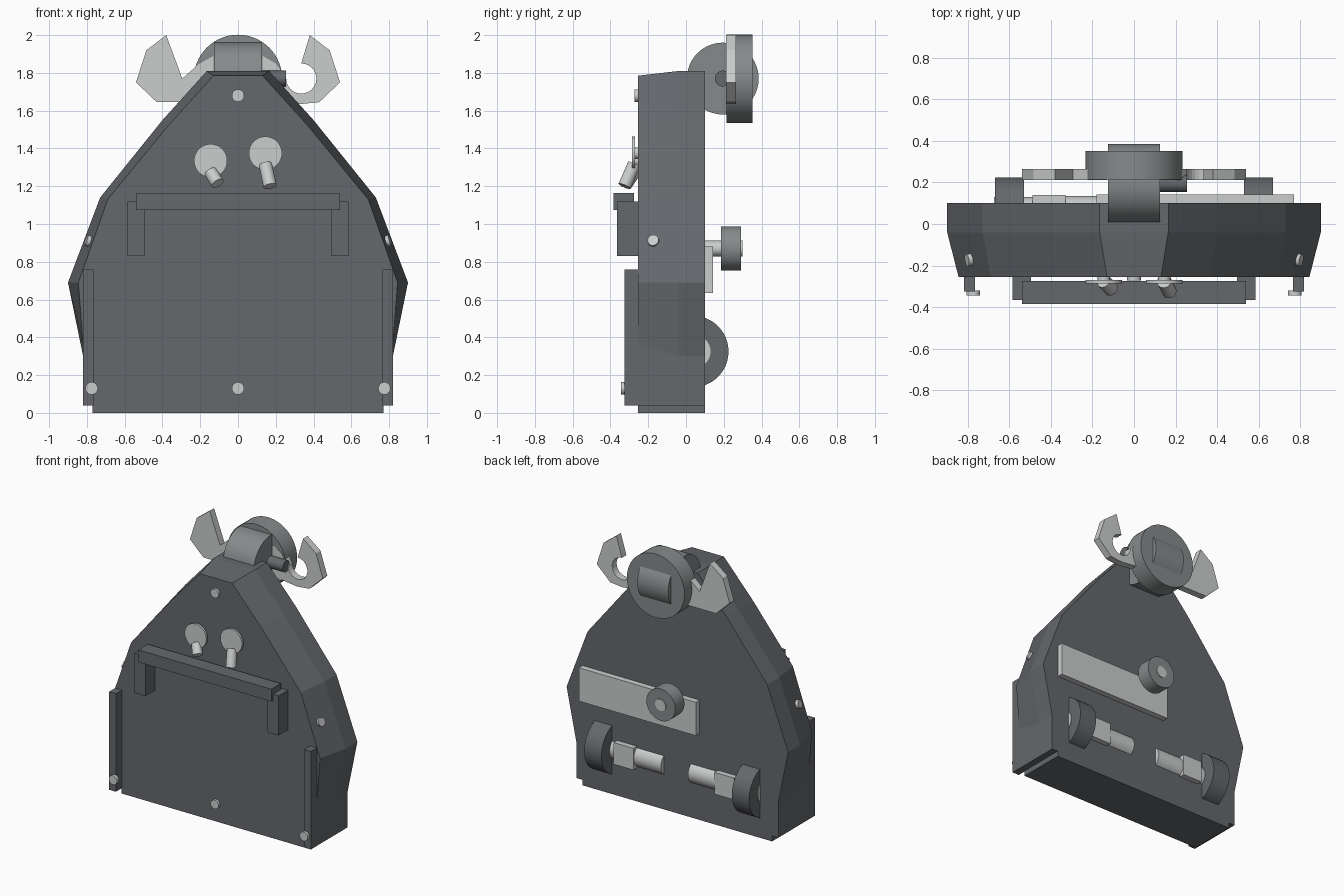
import bpy, bmesh
from math import sin, cos, radians
from mathutils import Vector

if "Cube" in bpy.data.objects:
    bpy.data.objects.remove(bpy.data.objects["Cube"])


def material(name, r, g, b):
    m = bpy.data.materials.new(name)
    m.use_nodes = True
    m.diffuse_color = (r, g, b, 1)
    m.node_tree.nodes["Principled BSDF"].inputs["Base Color"].default_value = (r, g, b, 1)
    return m


DARK = material("dark slate", 0.13, 0.137, 0.15)
MID = material("mid grey", 0.24, 0.255, 0.26)
LIGHT = material("light metal", 0.6, 0.61, 0.61)


def finish(name, bm, mat, smooth=False):
    bmesh.ops.recalc_face_normals(bm, faces=bm.faces)
    me = bpy.data.meshes.new(name)
    bm.to_mesh(me)
    bm.free()
    me.materials.append(mat)
    ob = bpy.data.objects.new(name, me)
    bpy.context.collection.objects.link(ob)
    if smooth:
        bpy.ops.object.select_all(action='DESELECT')
        ob.select_set(True)
        bpy.context.view_layer.objects.active = ob
        bpy.ops.object.shade_smooth_by_angle(angle=radians(30))
    return ob


def box(name, mat, x, y, z):
    bm = bmesh.new()
    bmesh.ops.create_cube(bm, size=1)
    for v in bm.verts:
        v.co = [(lo + hi) / 2 + c * (hi - lo) for c, (lo, hi) in zip(v.co, (x, y, z))]
    return finish(name, bm, mat)


def rod(name, mat, start, end, r, r_end=None, sides=48):
    a, b = Vector(start), Vector(end)
    bm = bmesh.new()
    bmesh.ops.create_cone(bm, cap_ends=True, segments=sides, radius1=r,
                          radius2=r if r_end is None else r_end, depth=(b - a).length)
    turn = (b - a).to_track_quat('Z', 'Y').to_matrix()
    for v in bm.verts:
        v.co = turn @ v.co + (a + b) / 2
    return finish(name, bm, mat, True)


def loft(name, mat, rings):
    """Join equal rings of points into a closed solid."""
    bm = bmesh.new()
    loops = [[bm.verts.new(p) for p in ring] for ring in rings]
    n = len(loops[0])
    for a, b in zip(loops, loops[1:]):
        for i in range(n):
            j = (i + 1) % n
            bm.faces.new((a[i], a[j], b[j], b[i]))
    bm.faces.new(loops[0])
    bm.faces.new(loops[-1])
    return finish(name, bm, mat)


# Body: tapered shell with a wide back and a narrower front
back = [(0.82, 0.04), (0.82, 0.30), (0.90, 0.69), (0.73, 1.14), (0.40, 1.55), (0.165, 1.81)]
front = [(0.82, 0.04), (0.82, 0.36), (0.845, 0.69), (0.69, 1.13), (0.37, 1.52), (0.13, 1.785)]


def ring(half, y):
    return [(x, y, z) for x, z in half] + [(-x, y, z) for x, z in reversed(half)]


loft("body", DARK, [ring(back, 0.10), ring(back, -0.04), ring(front, -0.255)])
box("base_plate", DARK, (-0.77, 0.77), (-0.255, 0.10), (0, 0.05))

# Carry handle on the front
box("handle_bar", DARK, (-0.54, 0.54), (-0.385, -0.275), (1.075, 1.165))

for s, side in ((1, "left"), (-1, "right")):
    def span(a, b):
        return tuple(sorted((s * a, s * b)))

    box(side + "_handle_post", DARK, span(0.495, 0.585), (-0.365, -0.25), (0.83, 1.12))
    box(side + "_side_rail", DARK, span(0.765, 0.82), (-0.325, -0.2), (0.04, 0.76))
    rod(side + "_rail_screw", LIGHT, (s * 0.775, -0.32, 0.13), (s * 0.775, -0.345, 0.13), 0.033, sides=24)
    rod(side + "_side_screw", LIGHT, (s * 0.75, -0.165, 0.895), (s * 0.805, -0.175, 0.915), 0.03, sides=24)
    # Wheel and axle
    rod(side + "_wheel", DARK, (s * 0.53, 0.035, 0.325), (s * 0.67, 0.035, 0.325), 0.19)
    rod(side + "_hub", LIGHT, (s * 0.48, 0.045, 0.325), (s * 0.675, 0.045, 0.325), 0.085)
    box(side + "_axle_block", LIGHT, span(0.33, 0.49), (0.0, 0.14), (0.245, 0.405))
    rod(side + "_axle", LIGHT, (s * 0.11, 0.05, 0.325), (s * 0.34, 0.05, 0.325), 0.085)

for name, z in (("upper", 1.68), ("lower", 0.13)):
    rod(name + "_screw", LIGHT, (0, -0.25, z), (0, -0.272, z), 0.033, sides=24)

# Toggle switches
for side, x, z, tip in (("right", -0.145, 1.335, (-0.108, -0.315, 1.215)),
                        ("left", 0.145, 1.375, (0.17, -0.325, 1.2))):
    rod(side + "_switch_disc", LIGHT, (x, -0.27, z), (x, -0.287, z), 0.088)
    rod(side + "_switch_neck", LIGHT, (x, -0.25, z), (x, -0.28, z), 0.03, sides=24)
    root = (x, -0.275, z - 0.06)
    rod(side + "_switch_lever", LIGHT, root, tip, 0.035, sides=24)

# Top pulley, wide disc and crossing pin
rod("top_pulley", MID, (-0.125, 0.195, 1.77), (0.125, 0.195, 1.77), 0.19, sides=64)
rod("top_disc", MID, (0, 0.215, 1.768), (0, 0.352, 1.768), 0.234, sides=64)
rod("top_pin", DARK, (0.1, 0.195, 1.77), (0.255, 0.195, 1.77), 0.042, sides=32)

# Claw plates either side of the disc
outer = [(0.13, 1.66), (0.33, 1.635), (0.43, 1.645), (0.54, 1.75), (0.485, 1.92), (0.38, 2.0)]
notch = [(0.335 + 0.08 * cos(radians(a)), 1.77 + 0.08 * sin(radians(a)))
         for a in range(90, -181, -15)]
plain = [(-0.13, 1.645)] + [(-x, z) for x, z in outer[2:]]
shapes = {"hook_claw": outer + notch + [(0.2, 1.85), (0.13, 1.89)],
          "plain_claw": plain + [(-0.295, 1.77), (-0.21, 1.845), (-0.13, 1.89)]}
for name, shape in shapes.items():
    loft(name, LIGHT, [[(x, y, z) for x, z in shape] for y in (0.213, 0.265)])

# Back plate and knob
box("back_plate", LIGHT, (-0.18, 0.77), (0.09, 0.143), (0.635, 0.88))
rod("knob_shaft", LIGHT, (0, 0.09, 0.87), (0, 0.298, 0.87), 0.042, sides=32)
rod("knob", MID, (0, 0.185, 0.87), (0, 0.292, 0.87), 0.117)
